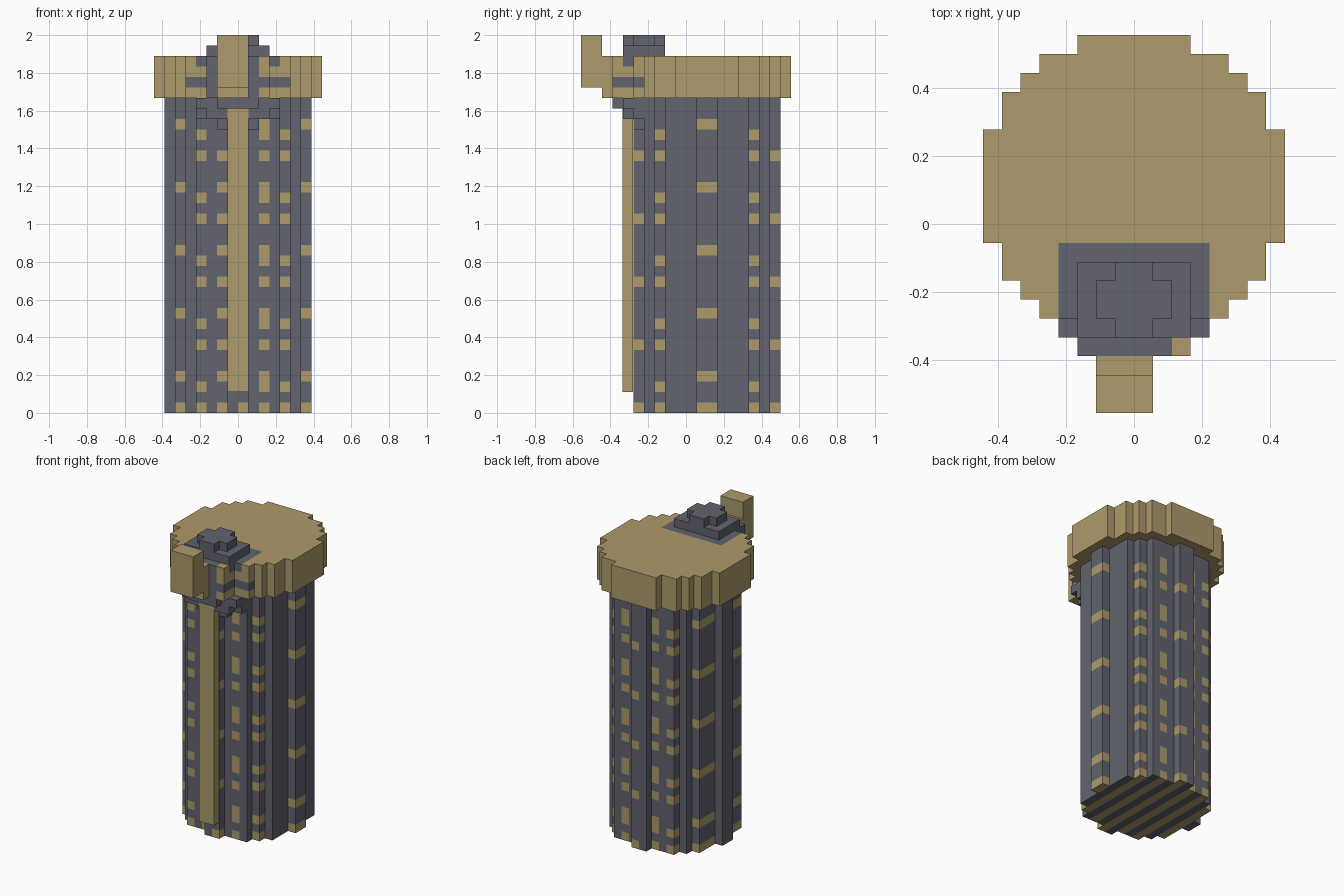
import bpy, bmesh
from mathutils import Vector

if "Cube" in bpy.data.objects:
    bpy.data.objects.remove(bpy.data.objects["Cube"])

U = 1 / 18          # edge length of one block
CY = 2              # centre row of the round tower


def material(name, rgb):
    m = bpy.data.materials.new(name)
    m.diffuse_color = (*rgb, 1)
    m.use_nodes = True
    m.node_tree.nodes["Principled BSDF"].inputs["Base Color"].default_value = m.diffuse_color
    return m


MATS = [material("slate_grey", (0.122, 0.127, 0.156)),
        material("sand_gold", (0.423, 0.328, 0.147))]
GREY, GOLD = 0, 1
DIRS = [(1, 0, 0), (-1, 0, 0), (0, 1, 0), (0, -1, 0), (0, 0, 1), (0, 0, -1)]


def box(x0, x1, y0, y1, z0, z1):
    return {(x, y, z) for x in range(x0, x1) for y in range(y0, y1) for z in range(z0, z1)}


def disc(r2, z0, z1):
    return {c for c in box(-9, 9, CY - 9, CY + 9, z0, z1)
            if (c[0] + .5) ** 2 + (c[1] + .5 - CY) ** 2 < r2}


def blocks(name, cells, colour):
    """Outer skin of a set of unit blocks, coloured block by block."""
    bm = bmesh.new()
    for c in sorted(cells):
        for d in DIRS:
            if tuple(a + b for a, b in zip(c, d)) in cells:
                continue
            n = Vector(d)
            s = Vector((d[1], d[2], d[0])) * .5
            t = n.cross(s)
            mid = Vector(c) + Vector((.5, .5, .5)) + n * .5
            f = bm.faces.new([bm.verts.new((mid + a * s + b * t) * U)
                              for a, b in ((-1, -1), (1, -1), (1, 1), (-1, 1))])
            f.material_index = colour(*c) if callable(colour) else colour
    bmesh.ops.remove_doubles(bm, verts=bm.verts[:], dist=U * .01)
    bmesh.ops.recalc_face_normals(bm, faces=bm.faces[:])
    me = bpy.data.meshes.new(name)
    bm.to_mesh(me)
    bm.free()
    for m in MATS:
        me.materials.append(m)
    ob = bpy.data.objects.new(name, me)
    bpy.context.collection.objects.link(ob)
    return ob


# tower: windows sit on every second column and repeat every six rows
def tower_colour(x, y, z):
    if x % 2:
        return GREY
    rows = {-6: (0, 3), -4: (0, 2), -2: (0, 3), 0: (0,), 2: (0, 2, 3), 4: (0, 2), 6: (0, 3)}[x]
    if x == -2 and y > CY:
        rows = (0, 2, 3)
    if abs(x) == 6 and z % 6 == 0 and z:
        return GREY
    return GOLD if z % 6 in rows else GREY


blocks("tower_body", disc(43, 0, 30), tower_colour)


# roof slab with grey bands around the turret
def cap_colour(x, y, z):
    if y < -1 and -5 <= x < 5:
        if y < -2 and x in (-5, 4):
            return GREY if z == 31 else GOLD
        if -4 <= x < 4:
            return GREY if z in (31, 33) else GOLD
    if y == -2 and z == 33 and -1 <= x < 2:
        return GREY
    return GOLD


blocks("roof_slab", disc(64, 30, 34), cap_colour)


# turret: bracket under the roof, front housing and stepped top
def turret_colour(x, y, z):
    return GOLD if x == 2 and y == -7 and z in (30, 32, 33) else GREY


turret = (box(-2, 2, -5, -3, 27, 28) | box(-3, 3, -6, -3, 28, 29)
          | box(-4, 4, -5, -3, 28, 29) | box(-4, 4, -6, -3, 29, 30)
          | box(-2, 2, -7, -3, 29, 30) | box(-3, 3, -7, -5, 30, 34)
          | box(-3, 3, -6, -2, 34, 35)
          | box(-2, 2, -5, -3, 35, 36) | box(-1, 1, -6, -2, 35, 36))
blocks("turret", turret, turret_colour)

# upright handle on the turret front
blocks("handle", box(-2, 1, -10, -8, 31, 36) | box(-2, 1, -8, -7, 30, 34), GOLD)

# long strip down the front
strip = blocks("front_strip", box(-1, 1, -6, -5, 2, 29), GOLD)
strip.location.y = -0.002
